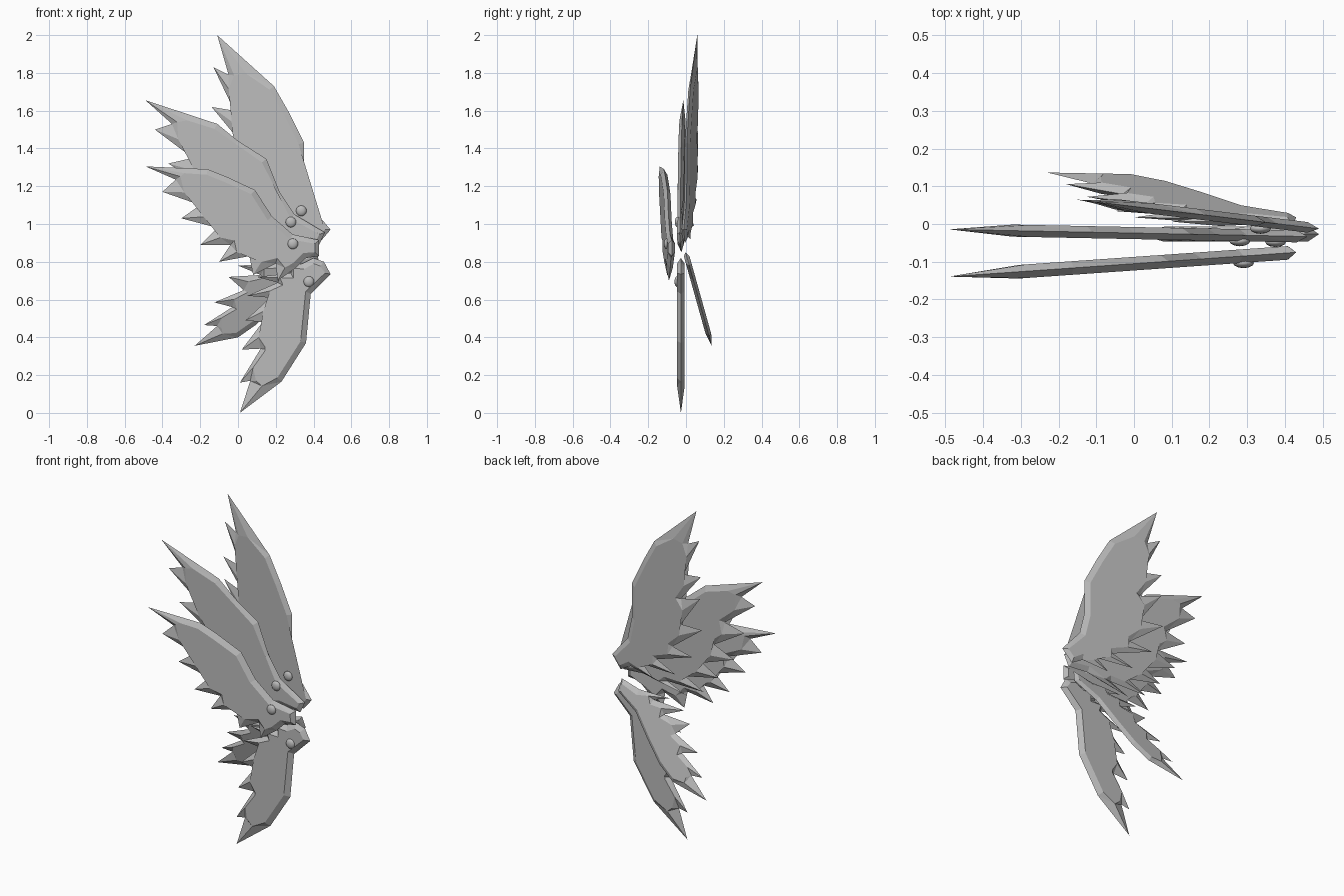
import bpy, bmesh
from mathutils import Vector

if "Cube" in bpy.data.objects:
    bpy.data.objects.remove(bpy.data.objects["Cube"])

grey = bpy.data.materials.new("light_grey")
grey.diffuse_color = (0.5, 0.5, 0.5, 1)
grey.use_nodes = True
grey.node_tree.nodes["Principled BSDF"].inputs["Base Color"].default_value = grey.diffuse_color


def make_object(name, bm):
    mesh = bpy.data.meshes.new(name)
    bm.to_mesh(mesh)
    bm.free()
    mesh.materials.append(grey)
    obj = bpy.data.objects.new(name, mesh)
    bpy.context.collection.objects.link(obj)
    return obj


def wing(name, lead, trail, plane, thick, inset=0.03):
    """lead: tip to root. trail: notch, feather tip, notch ... from tip to root.
    plane(x, z) gives the depth of the middle of the blade."""
    outline = [Vector(p) for p in lead + trail[::-1]]
    n = len(outline)
    tips = {0} | {len(lead) + len(trail) - 1 - i for i in range(1, len(trail), 2)}
    area = sum(outline[i].x * outline[(i + 1) % n].y - outline[(i + 1) % n].x * outline[i].y
               for i in range(n))
    sign = 1 if area > 0 else -1

    # raised inner contour; feather tips get a ridge starting between their notches
    inner = []
    for i, p in enumerate(outline):
        a, b = outline[i - 1], outline[(i + 1) % n]
        if i in tips:
            inner.append((a + b) / 2 * 0.85 + p * 0.15)
        else:
            t = ((p - a).normalized() + (b - p).normalized())
            if i > len(lead):
                t = b - a
            t = t.normalized()
            inner.append(p + Vector((-t.y, t.x)) * sign * inset)

    bm = bmesh.new()
    edge = [bm.verts.new((p.x, plane(p.x, p.y), p.y)) for p in outline]
    for side in (-1, 1):
        top = [bm.verts.new((p.x, plane(p.x, p.y) + side * thick, p.y)) for p in inner]
        for i in range(n):
            j = (i + 1) % n
            bm.faces.new((edge[i], edge[j], top[j], top[i]))
        bm.faces.new(top)
    bmesh.ops.triangulate(bm, faces=bm.faces[:])
    bmesh.ops.recalc_face_normals(bm, faces=bm.faces[:])
    return make_object(name, bm)


def stud(name, x, z, y):
    bm = bmesh.new()
    bmesh.ops.create_uvsphere(bm, u_segments=12, v_segments=8, radius=0.028)
    for v in bm.verts:
        v.co = Vector((v.co.x + x, v.co.y * 0.5 + y, v.co.z + z))
    for f in bm.faces:
        f.smooth = True
    make_object(name, bm)


# Upper rear wing
wing("upper_rear_wing",
     [(-.11, 2), (.19, 1.73), (.27, 1.59), (.35, 1.43), (.35, 1.23), (.38, 1.1),
      (.49, .97), (.43, .90)],
     [(-.05, 1.79), (-.13, 1.83), (-.02, 1.6), (-.14, 1.62), (0, 1.45), (-.135, 1.49),
      (0, 1.3), (-.15, 1.31), (.06, 1.15), (-.08, 1.13), (.17, 1.04), (.04, .99),
      (.27, .98), (.2, .92), (.36, .94)],
     lambda x, z: -.01 + .12 * (.47 - x), .014)

# Upper middle wing
wing("upper_middle_wing",
     [(-.49, 1.655), (-.11, 1.53), (0, 1.44), (.15, 1.345), (.22, 1.17), (.30, 1.05),
      (.46, .955), (.43, .89)],
     [(-.35, 1.53), (-.44, 1.50), (-.24, 1.35), (-.37, 1.32), (-.17, 1.2), (-.30, 1.145),
      (-.09, 1.07), (-.2, 1.01), (.02, .96), (-.1, .9), (.14, .9), (.02, .85),
      (.3, .9)],
     lambda x, z: -.02 - .02 * (x + .2), .016)

# Upper front wing
wing("upper_front_wing",
     [(-.49, 1.305), (-.16, 1.29), (-.06, 1.25), (.09, 1.18), (.18, 1.04), (.29, .945),
      (.43, .915), (.43, .83), (.36, .82)],
     [(-.33, 1.235), (-.40, 1.17), (-.2, 1.1), (-.30, 1.03), (-.11, .98), (-.20, .89),
      (-.04, .89), (-.1, .80), (.06, .83), (.08, .73), (.2, .79), (.21, .70),
      (.31, .77)],
     lambda x, z: -.075 - .07 * (.43 - x), .018)

# Lower front wing
wing("lower_front_wing",
     [(.01, 0), (.23, .165), (.36, .37), (.385, .63), (.49, .735), (.455, .80), (.40, .82)],
     [(.065, .17), (.01, .16), (.12, .34), (.02, .335), (.13, .48), (.04, .49),
      (.17, .61), (.05, .62), (.21, .69), (.1, .72), (.28, .74), (.2, .77), (.34, .79)],
     lambda x, z: -.027, .02)

# Lower rear wing, leaning backwards towards its tip
wing("lower_rear_wing",
     [(-.23, .355), (0, .40), (.1, .47), (.2, .58), (.3, .7), (.43, .78), (.42, .85)],
     [(-.11, .46), (-.18, .465), (-.03, .56), (-.125, .585), (.03, .65), (-.05, .72),
      (.12, .73), (0, .78), (.2, .79), (.1, .82), (.3, .82)],
     lambda x, z: .135 - .28 * (z - .36), .015, .025)

# Round studs at the wing roots
stud("upper_rear_stud", .335, 1.07, -.012)
stud("upper_middle_stud", .28, 1.01, -.045)
stud("upper_front_stud", .29, .895, -.103)
stud("lower_front_stud", .375, .695, -.047)
